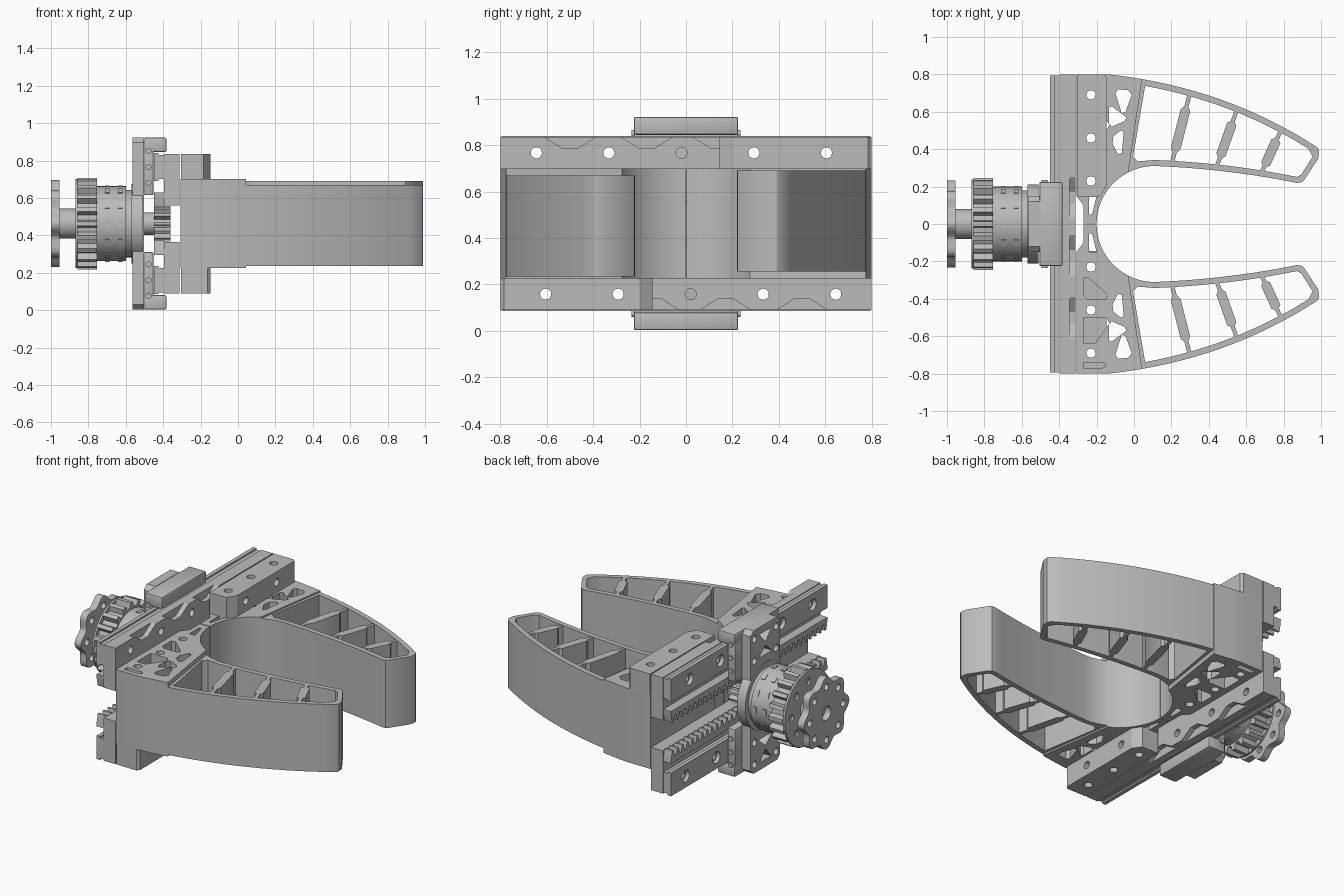
import bpy, bmesh
from math import sin, cos, pi, radians
from mathutils import Matrix, Vector

if "Cube" in bpy.data.objects:
    bpy.data.objects.remove(bpy.data.objects["Cube"])

GREY = (0.5, 0.5, 0.5, 1)
grey = bpy.data.materials.new("plain grey")
grey.use_nodes = True
grey.diffuse_color = GREY
grey.node_tree.nodes["Principled BSDF"].inputs["Base Color"].default_value = GREY

MID = 0.4625                                    # height of the motor axis
FLIP = Matrix.Translation((0, 0, 2 * MID)) @ Matrix.Rotation(pi, 4, 'X')
TO_YZ = Matrix(((0, 0, 1, 0), (1, 0, 0, 0), (0, 1, 0, 0), (0, 0, 0, 1)))
parts = []


def add(name, mesh, twin=None):
    """Link a mesh; a twin is the same part turned half round the motor axis."""
    mesh.materials.clear()
    mesh.materials.append(grey)
    ob = bpy.data.objects.new(name, mesh)
    bpy.context.collection.objects.link(ob)
    parts.append(ob)
    if twin:
        turned = mesh.copy()
        turned.transform(FLIP)
        add(twin, turned)
    return ob


def plate_mesh(loops, lo, hi, along_x=False):
    """Extrude an outline with holes along z, or along x if asked."""
    cu = bpy.data.curves.new("outline", 'CURVE')
    cu.dimensions, cu.fill_mode = '2D', 'BOTH'
    cu.extrude = (hi - lo) / 2
    for loop in loops:
        sp = cu.splines.new('POLY')
        sp.points.add(len(loop) - 1)
        for p, (u, v) in zip(sp.points, loop):
            p.co = (u, v, 0, 1)
        sp.use_cyclic_u = True
    ob = bpy.data.objects.new("outline", cu)
    bpy.context.collection.objects.link(ob)
    me = bpy.data.meshes.new_from_object(ob.evaluated_get(bpy.context.evaluated_depsgraph_get()))
    bpy.data.objects.remove(ob)
    me.transform(Matrix.Translation((0, 0, (lo + hi) / 2)))
    if along_x:
        me.transform(TO_YZ)
    bm = bmesh.new()
    bm.from_mesh(me)
    bmesh.ops.remove_doubles(bm, verts=bm.verts, dist=1e-5)
    bmesh.ops.recalc_face_normals(bm, faces=bm.faces)
    bm.to_mesh(me)
    bm.free()
    return me


def box(name, lo, hi, bevel=0.0, twin=None):
    bm = bmesh.new()
    bmesh.ops.create_cube(bm, size=1)
    for v in bm.verts:
        v.co = [a + (b - a) * (c + 0.5) for a, b, c in zip(lo, hi, v.co)]
    if bevel:
        bmesh.ops.bevel(bm, geom=bm.edges[:], offset=bevel, segments=2, profile=0.5, affect='EDGES')
    me = bpy.data.meshes.new(name)
    bm.to_mesh(me)
    bm.free()
    return add(name, me, twin)


def circle(u, v, r, n=20):
    return [(u + r * cos(2 * pi * i / n), v + r * sin(2 * pi * i / n)) for i in range(n)]


def disc(name, lo, hi, r, n=48, holes=()):
    return add(name, plate_mesh([circle(0, MID, r, n), *holes], lo, hi, True))


def gear(n, root, tip):
    pts = []
    for i in range(n):
        for f, r in ((-0.3, root), (-0.16, tip), (0.16, tip), (0.3, root)):
            a = 2 * pi * (i + f) / n
            pts.append((r * cos(a), MID + r * sin(a)))
    return pts


def quad(a, b, c, t0=0.0, t1=1.0, n=14, shift=(0, 0)):
    a, b, c, s = map(Vector, (a, b, c, shift))
    ts = [t0 + (t1 - t0) * i / n for i in range(n + 1)]
    return [tuple(a * (1 - t) ** 2 + b * 2 * t * (1 - t) + c * t * t + s) for t in ts]


def arc(a0, a1, r=0.31, n=12):
    angles = [radians(a0 + (a1 - a0) * i / n) for i in range(n + 1)]
    return [(0.11 + r * cos(a), r * sin(a)) for a in angles]


# Fingers: curved hollow shell with cross ribs
OUTER = ((-0.14, 0.8), (0.48, 0.735), (0.98, 0.41))
INNER = ((0.87, 0.22), (0.5, 0.295), (0.11, 0.31))
shell = (quad(*OUTER, 0.14, 1) + [(0.99, 0.39), (0.985, 0.35), (0.91, 0.235), (0.895, 0.222)]
         + quad(*INNER) + arc(93, 117))
cavity = (quad(*OUTER, 0.17, 0.96, shift=(-0.008, -0.032)) + [(0.955, 0.36), (0.895, 0.265), (0.87, 0.252)]
          + quad(*INNER, 0.05, 1, shift=(0, 0.032)) + [(0.02, 0.335), (-0.005, 0.36)])
FZ = (0.255, 0.69)
add("left_finger_shell", plate_mesh([shell, cavity], *FZ), "right_finger_shell")
for i, (a, b) in enumerate((((0.3, 0.705), (0.2, 0.315)), ((0.55, 0.61), (0.44, 0.3)),
                            ((0.785, 0.5), (0.68, 0.27)))):
    a, b = Vector(a), Vector(b)
    side = (b - a).orthogonal().normalized()
    profile = ((0, 0.011), (0.2, 0.011), (0.25, 0.026), (0.77, 0.026), (0.83, 0.011), (1, 0.011))
    rib = [tuple(a.lerp(b, t) + side * w) for t, w in profile]
    rib += [tuple(a.lerp(b, t) - side * w) for t, w in reversed(profile)]
    add(f"left_finger_rib_{i}", plate_mesh([rib], FZ[0], FZ[1] - 0.004), f"right_finger_rib_{i}")

# Finger roots: solid base with lightening holes
root = ([(-0.308, 0.8)] + quad(*OUTER, 0, 0.15, 4) + arc(117, 179.5)
        + [(-0.27, 0.003), (-0.27, 0.1), (-0.308, 0.15)])
windows = [
    [(-0.1, 0.7), (-0.085, 0.72), (-0.03, 0.715), (-0.012, 0.69), (-0.045, 0.6), (-0.065, 0.59)],
    [(-0.135, 0.54), (-0.12, 0.52), (-0.05, 0.55), (-0.04, 0.57), (-0.12, 0.63), (-0.135, 0.62)],
    [(-0.11, 0.47), (-0.07, 0.5), (-0.055, 0.49), (-0.065, 0.38), (-0.085, 0.37), (-0.115, 0.43)],
    [(-0.27, 0.5), (-0.15, 0.5), (-0.13, 0.53), (-0.21, 0.64), (-0.27, 0.64)],
    [(-0.27, 0.38), (-0.25, 0.4), (-0.15, 0.4), (-0.14, 0.38), (-0.24, 0.29), (-0.27, 0.29)],
    [(-0.27, 0.74), (-0.16, 0.74), (-0.15, 0.76), (-0.17, 0.77), (-0.27, 0.77)],
    [(-0.24, 0.05), (-0.225, 0.05), (-0.2, 0.15), (-0.24, 0.15)],
]
bolts = [circle(-0.23, y, 0.025) for y in (0.23, 0.46, 0.69)]
add("left_finger_root", plate_mesh([root] + windows + bolts, 0.225, 0.7), "right_finger_root")

# Clamp blocks on the finger roots, drilled both ways
clamp = [(-0.305, 0.145), (-0.185, 0.145), (-0.148, 0.2), (-0.148, 0.785), (-0.163, 0.8), (-0.305, 0.8)]
block = add("left_clamp_block", plate_mesh([clamp] + bolts, 0.7, 0.835))
HOLES = [-0.645 + 0.3125 * i for i in range(5)]
drill = add("clamp_drill", plate_mesh([circle(y, 0.767, 0.024) for y in HOLES[3:]], -0.4, -0.1, True))
drill.hide_render = True
cut = block.modifiers.new("drill", 'BOOLEAN')
cut.object, cut.operation, cut.solver = drill, 'DIFFERENCE', 'EXACT'
drilled = bpy.data.meshes.new_from_object(block.evaluated_get(bpy.context.evaluated_depsgraph_get()))
for ob in (block, drill):
    parts.remove(ob)
    bpy.data.objects.remove(ob)
add("left_clamp_block", drilled, "right_clamp_block")

# Sliding carriers with notched front plate, guide rail and rack
bores = [circle(y, 0.767, 0.024) for y in HOLES]
notched = [(-0.8, 0.56), (0.8, 0.56), (0.8, 0.835)]
for y in (0.14, -0.17, -0.5):
    notched += [(y + 0.11, 0.835), (y + 0.03, 0.785), (y - 0.03, 0.785), (y - 0.11, 0.835)]
notched.append((-0.8, 0.835))
back = [(-0.8, 0.56), (0.8, 0.56), (0.8, 0.835), (-0.8, 0.835)]
add("upper_carrier_front", plate_mesh([notched] + bores, -0.345, -0.312, True), "lower_carrier_front")
add("upper_carrier_back", plate_mesh([back] + bores, -0.395, -0.345, True), "lower_carrier_back")
rail = [(-0.795, 0.7), (0.795, 0.7), (0.795, 0.83), (-0.795, 0.83)]
add("upper_rail_web", plate_mesh([rail] + bores, -0.425, -0.395, True), "lower_rail_web")
head = [(-0.795, 0.69), (0.795, 0.69), (0.795, 0.84), (-0.795, 0.84)]
wide = [circle(y, 0.767, 0.037) for y in HOLES]
add("upper_rail_head", plate_mesh([head] + wide, -0.45, -0.425, True), "lower_rail_head")
rack = [(0.795, 0.63), (-0.795, 0.63)]
for i in range(32):
    y = -0.775 + 0.05 * i
    rack += [(y - 0.017, 0.595), (y - 0.007, 0.553), (y + 0.007, 0.553), (y + 0.017, 0.595)]
add("upper_rack", plate_mesh([rack], -0.45, -0.395, True), "lower_rack")

# Drive pinion between the racks
add("pinion", plate_mesh([gear(12, 0.06, 0.095)], -0.45, -0.36, True))
disc("pinion_hub", -0.51, -0.44, 0.06)

# Guide carriages gripping each rail
box("upper_carriage_cap", (-0.505, -0.225, 0.845), (-0.383, 0.225, 0.922), 0.008, "lower_carriage_cap")
box("upper_carriage_body", (-0.505, -0.225, 0.615), (-0.452, 0.225, 0.86), 0.006, "lower_carriage_body")
for s in (-1, 1):
    for z in (0.68, 0.765, 0.85):
        bm = bmesh.new()
        bmesh.ops.create_cone(bm, cap_ends=True, segments=14, radius1=0.016, radius2=0.016, depth=0.012,
                              matrix=Matrix.Translation((-0.478, s * 0.228, z)) @ Matrix.Rotation(pi / 2, 4, 'X'))
        me = bpy.data.meshes.new("screw")
        bm.to_mesh(me)
        bm.free()
        add("carriage_screw", me, "carriage_screw")

# Mounting plate with lightening holes, carrying the motor
mount = [(-0.15, 0.03), (-0.12, 0.003), (0.12, 0.003), (0.15, 0.03),
         (0.15, 0.895), (0.12, 0.922), (-0.12, 0.922), (-0.15, 0.895)]
openings = []
for z in (0.06, 0.2, 2 * MID - 0.2, 2 * MID - 0.06):
    openings += [circle(y, z, 0.022, 12) for y in (-0.11, 0.11)]
for z, d in ((0.05, 1), (2 * MID - 0.05, -1)):
    openings.append([(-0.06, z), (0.06, z), (0, z + 0.07 * d)])
    openings.append([(-0.07, z + 0.15 * d), (0, z + 0.09 * d), (0.07, z + 0.15 * d)])
add("mount_plate", plate_mesh([mount] + openings, -0.565, -0.503, True))
disc("motor_flange", -0.57, -0.51, 0.212)
disc("motor_neck", -0.605, -0.565, 0.18)

# Motor body with raised tabs, toothed ring, shaft and scalloped horn
disc("motor_body", -0.755, -0.6, 0.2)
tab = [(-0.02, 0), (0.02, 0), (0.02, 0.204), (-0.02, 0.204)]
for x in (-0.7, -0.63):
    for i in range(12):
        me = plate_mesh([tab], x - 0.012, x + 0.012, True)
        me.transform(Matrix.Translation((0, 0, MID)) @ Matrix.Rotation(i * pi / 6, 4, 'X'))
        add("motor_tab", me)
add("toothed_ring", plate_mesh([gear(20, 0.21, 0.245)], -0.857, -0.755, True))
ring_holes = [circle(0.17 * cos(i * pi / 4), MID + 0.17 * sin(i * pi / 4), 0.022, 14) for i in range(8)]
disc("ring_cover", -0.87, -0.857, 0.238, holes=ring_holes)
disc("motor_shaft", -0.96, -0.865, 0.08)
horn = []
for i in range(96):
    a = 2 * pi * i / 96
    r = 0.212 + 0.02 * cos(8 * a)
    horn.append((r * cos(a), MID + r * sin(a)))
add("horn", plate_mesh([horn, circle(0, MID, 0.045)] + ring_holes, -1.0, -0.955, True))

# Smooth the rounded walls and keep the edges crisp
for ob in bpy.context.selected_objects:
    ob.select_set(False)
for ob in parts:
    ob.select_set(True)
bpy.context.view_layer.objects.active = parts[0]
bpy.ops.object.shade_smooth_by_angle(angle=radians(32))
